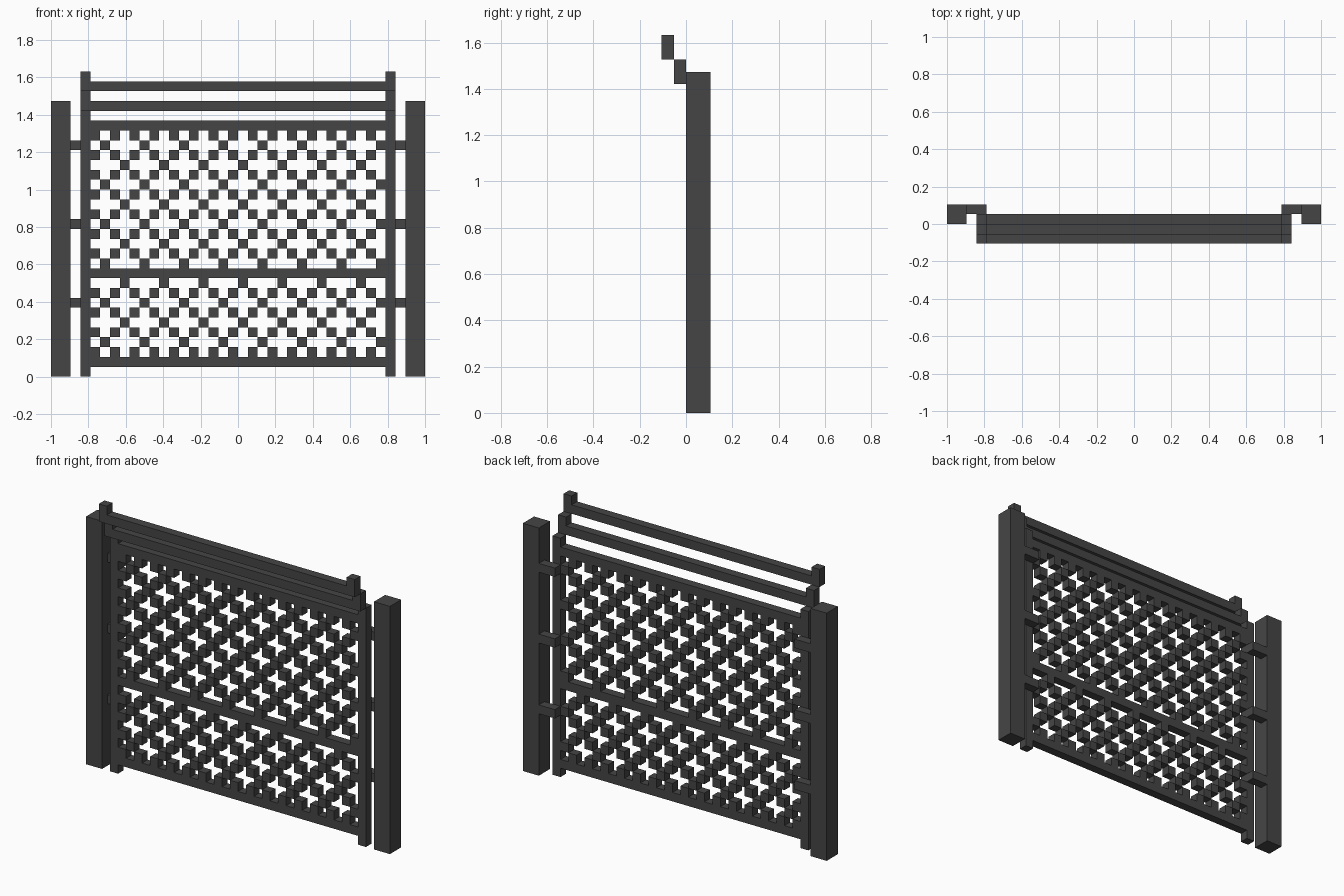
import bpy
import bmesh
from mathutils import Matrix, Vector

cube = bpy.data.objects.get("Cube")
if cube:
    bpy.data.objects.remove(cube, do_unlink=True)

U = 1 / 19  # one grid unit: the gate is 38 units wide

iron = bpy.data.materials.new("dark iron")
iron.use_nodes = True
colour = (0.06, 0.06, 0.06, 1)
iron.diffuse_color = colour
iron.node_tree.nodes["Principled BSDF"].inputs["Base Color"].default_value = colour


def make_boxes(name, boxes):
    """One object from boxes given in grid units as (x0, x1, y0, y1, z0, z1)."""
    bm = bmesh.new()
    for x0, x1, y0, y1, z0, z1 in boxes:
        centre = Vector((x0 + x1, y0 + y1, z0 + z1)) * U / 2
        size = Vector((x1 - x0, y1 - y0, z1 - z0)) * U
        bmesh.ops.create_cube(bm, size=1, matrix=Matrix.Translation(centre) @ Matrix.Diagonal(size).to_4x4())
    mesh = bpy.data.meshes.new(name)
    bm.to_mesh(mesh)
    bm.free()
    mesh.materials.append(iron)
    obj = bpy.data.objects.new(name, mesh)
    bpy.context.collection.objects.link(obj)


def make_pair(name, x0, x1, *rest):
    """The same box on both sides of the gate."""
    make_boxes("left_" + name, [(x0, x1, *rest)])
    make_boxes("right_" + name, [(-x1, -x0, *rest)])


# Posts, gate stiles and the stepped blocks leaning forward on top
make_pair("post", 17, 19, 0, 2, 0, 28)
make_pair("stile", 15, 16, 0, 1, 0, 27)
make_pair("lower_step", 15, 16, -1, 0, 27, 29)
make_pair("upper_step", 15, 16, -2, -1, 29, 31)

# Hinges between the posts and the back of the stiles
for label, z in (("bottom", 7), ("middle", 15), ("top", 23)):
    make_pair(label + "_hinge", 15, 17, 1, 2, z, z + 1)

# Horizontal rails
for name, y, z in (("bottom_rail", 0, 1), ("middle_rail", 0, 10), ("top_rail", 0, 25),
                   ("lower_step_rail", -1, 27), ("upper_step_rail", -2, 29)):
    make_boxes(name, [(-15, 15, y, y + 1, z, z + 1)])


def filled(i, k):
    """Crosses of five blocks, shifted by half a period on every other row."""
    if k % 2 == 0:
        return i % 2 == 1
    return i % 4 == (2 if k % 4 == 3 else 0)


# Lattice panels
for name, low, high in (("lower_lattice", 2, 10), ("upper_lattice", 11, 25)):
    make_boxes(name, [(i, i + 1, 0, 1, k, k + 1)
                      for k in range(low, high) for i in range(-15, 15) if filled(i, k)])
